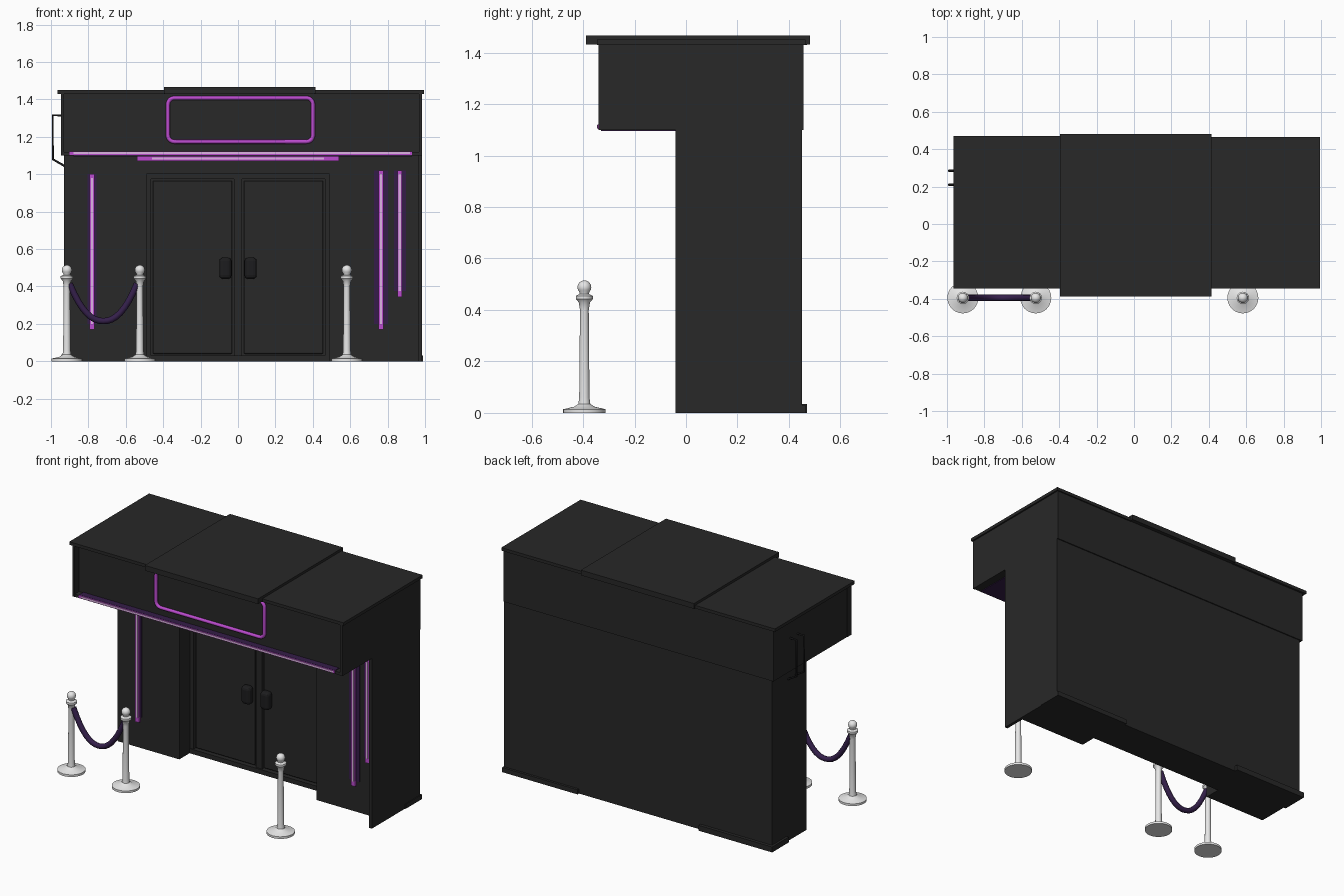
import bpy, bmesh, math

cube = bpy.data.objects.get("Cube")
if cube:
    bpy.data.objects.remove(cube, do_unlink=True)


def material(name, rgb, rough=0.6):
    m = bpy.data.materials.new(name)
    m.use_nodes = True
    m.diffuse_color = (*rgb, 1)
    node = m.node_tree.nodes["Principled BSDF"]
    node.inputs["Base Color"].default_value = (*rgb, 1)
    node.inputs["Roughness"].default_value = rough
    return m


BLACK = material("charcoal black", (0.021, 0.021, 0.021))
DARK = material("door hardware black", (0.012, 0.012, 0.013))
GLOW = material("deep purple", (0.035, 0.012, 0.065))
NEON = material("neon purple", (0.5, 0.07, 0.62))
PINK = material("pale neon pink", (0.74, 0.46, 0.78))
SILVER = material("silver", (0.82, 0.82, 0.82))
ROPE = material("rope purple", (0.035, 0.014, 0.07))


def finish(name, bm, mat):
    bmesh.ops.recalc_face_normals(bm, faces=bm.faces)
    me = bpy.data.meshes.new(name)
    bm.to_mesh(me)
    bm.free()
    me.materials.append(mat)
    ob = bpy.data.objects.new(name, me)
    bpy.context.collection.objects.link(ob)
    return ob


def box(name, x, y, z, mat=BLACK, bevel=0):
    bm = bmesh.new()
    bmesh.ops.create_cube(bm, size=1)
    for v in bm.verts:
        v.co = [r[0] + (c + 0.5) * (r[1] - r[0]) for c, r in zip(v.co, (x, y, z))]
    ob = finish(name, bm, mat)
    if bevel:
        mod = ob.modifiers.new("soft edges", "BEVEL")
        mod.width, mod.segments = bevel, 3
    return ob


def tube(name, points, radius, mat, cyclic=False):
    cu = bpy.data.curves.new(name, "CURVE")
    cu.dimensions = "3D"
    cu.bevel_depth, cu.bevel_resolution, cu.use_fill_caps = radius, 2, True
    sp = cu.splines.new("POLY")
    sp.points.add(len(points) - 1)
    for p, co in zip(sp.points, points):
        p.co = (*co, 1)
    sp.use_cyclic_u = cyclic
    cu.materials.append(mat)
    ob = bpy.data.objects.new(name, cu)
    bpy.context.collection.objects.link(ob)
    return ob


def lathe(name, profile, x, y, mat, n=24):
    bm = bmesh.new()
    vs = [bm.verts.new((r, 0, z)) for r, z in profile]
    es = [bm.edges.new(p) for p in zip(vs, vs[1:])]
    bmesh.ops.spin(bm, geom=vs + es, axis=(0, 0, 1), cent=(0, 0, 0), steps=n, angle=math.tau)
    bmesh.ops.remove_doubles(bm, verts=bm.verts, dist=0.0003)
    ob = finish(name, bm, mat)
    ob.location = (x, y, 0)
    bpy.ops.object.select_all(action="DESELECT")
    bpy.context.view_layer.objects.active = ob
    ob.select_set(True)
    bpy.ops.object.shade_smooth_by_angle(angle=math.radians(40))


# Main building shell with a recessed entrance
WALL, LEAF, RECESS, BACK = 0.1, 0.215, 0.235, 0.45
box("rear_block", (-0.93, 0.97), (RECESS, BACK), (0, 1.1))
box("front_wall_right", (-0.93, -0.49), (WALL, RECESS), (0, 1.1))
box("front_wall_left", (0.49, 0.97), (WALL, RECESS), (0, 1.1))
box("door_lintel", (-0.49, 0.49), (WALL, RECESS), (1.0, 1.1))
box("end_wall", (0.965, 0.985), (-0.04, BACK), (0, 1.1))
box("rear_plinth_right", (-0.945, -0.42), (0.3, 0.47), (0, 0.035))
box("rear_plinth_left", (0.45, 0.99), (0.3, 0.465), (0, 0.03))

# Overhanging upper storey: set-back fascia between end caps and a lower ledge
FASCIA = -0.295
box("fascia_block", (-0.945, 0.985), (FASCIA, 0.457), (1.1, 1.435))
box("fascia_cap_right", (-0.947, -0.93), (-0.34, FASCIA), (1.1, 1.435))
box("fascia_cap_left", (0.968, 0.985), (-0.34, FASCIA), (1.1, 1.435))
box("fascia_ledge", (-0.93, 0.968), (-0.338, FASCIA), (1.1, 1.118))
box("ledge_glow", (-0.9, 0.93), (-0.338, FASCIA), (1.118, 1.122), GLOW)
box("soffit_glow", (-0.88, 0.93), (-0.33, 0.03), (1.096, 1.101), GLOW)

# Roof panels
box("roof_right", (-0.965, -0.39), (-0.345, 0.47), (1.43, 1.45))
box("roof_left", (0.41, 0.995), (-0.345, 0.465), (1.43, 1.45))
box("roof_centre", (-0.395, 0.415), (-0.388, 0.482), (1.432, 1.466))

# Double doors, frame and handles
for s, side in ((-1, "right"), (1, "left")):
    def span(a, b):
        return tuple(sorted((s * a, s * b)))
    box("door_jamb_" + side, span(0.465, 0.49), (LEAF - 0.005, RECESS), (0, 1.0))
    box("door_leaf_" + side, span(0.032, 0.455), (LEAF, RECESS), (0.04, 0.965), BLACK, 0.006)
    box("handle_" + side, span(0.035, 0.1), (LEAF - 0.05, LEAF + 0.002), (0.44, 0.555), DARK, 0.02)
box("door_head", (-0.49, 0.49), (LEAF - 0.005, RECESS), (0.975, 1.0))
box("door_mullion", (-0.022, 0.022), (LEAF, RECESS), (0, 0.98))
box("threshold", (-0.49, 0.49), (LEAF - 0.01, RECESS), (0, 0.03))

# Neon sign border on the fascia
x0, x1, z0, z1, rad = -0.375, 0.401, 1.174, 1.408, 0.035
border = []
for i, (cx, cz) in enumerate(((x1 - rad, z1 - rad), (x0 + rad, z1 - rad),
                              (x0 + rad, z0 + rad), (x1 - rad, z0 + rad))):
    for k in range(6):
        a = math.pi / 2 * (i + k / 5)
        border.append((cx + rad * math.cos(a), FASCIA - 0.007, cz + rad * math.sin(a)))
tube("sign_border", border, 0.011, NEON, True)

# Horizontal neon strips
box("fascia_neon", (-0.9, 0.93), (-0.344, -0.33), (1.104, 1.121), NEON)
box("fascia_neon_core", (-0.88, 0.92), (-0.346, -0.34), (1.107, 1.118), PINK)
box("lintel_neon", (-0.54, 0.54), (WALL - 0.015, WALL), (1.07, 1.098), NEON)
box("lintel_neon_core", (-0.46, 0.46), (WALL - 0.018, WALL), (1.08, 1.089), PINK)

# Vertical neon strips with dark glow plates
for i, (x, lo, hi, glow) in enumerate(((-0.78, 0.17, 1.0, 0.024),
                                       (0.765, 0.17, 1.02, 0.038), (0.865, 0.345, 1.02, 0.032))):
    n = str(i + 1)
    box("wall_glow_" + n, (x - glow, x + glow), (WALL - 0.004, WALL), (lo + 0.03, hi), GLOW)
    box("wall_neon_" + n, (x - 0.013, x + 0.013), (WALL - 0.018, WALL), (lo, hi), NEON)
    box("wall_neon_core_" + n, (x - 0.006, x + 0.006), (WALL - 0.021, WALL), (lo + 0.03, hi - 0.02), PINK)

# Twin side rails
for y in (0.21, 0.285):
    tube("side_rail", [(-0.93, y, 1.315), (-0.99, y, 1.315), (-0.99, y, 1.08), (-0.92, y, 1.04)], 0.006, DARK)

# Barrier posts
ROW = -0.395
ball = [(0.027 * math.sin(a), 0.488 - 0.027 * math.cos(a))
        for a in (math.pi * k / 8 for k in range(2, 9))]
post = [(0, 0), (0.083, 0), (0.083, 0.014), (0.04, 0.024), (0.023, 0.035), (0.02, 0.06),
        (0.017, 0.4), (0.022, 0.43), (0.033, 0.442), (0.033, 0.455), (0.018, 0.462)] + ball
for x in (-0.915, -0.525, 0.582):
    lathe("barrier_post", post, x, ROW, SILVER)

# Hanging rope between the paired posts
rope = []
for k in range(17):
    t = k / 8 - 1
    rope.append((-0.72 + 0.18 * t, ROW, 0.215 + 0.2 * abs(t) ** 2.2))
tube("rope", rope, 0.017, ROPE)
